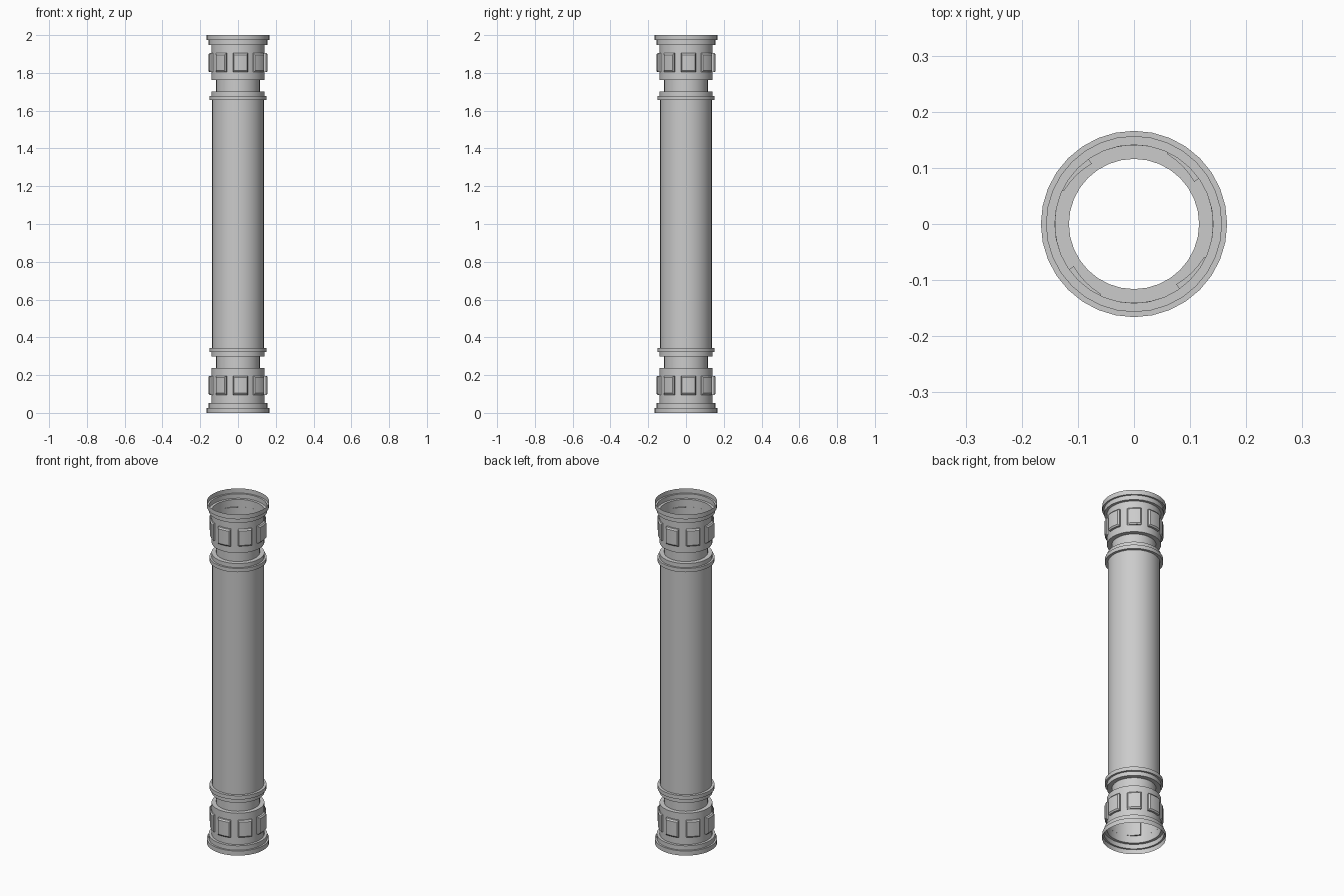
import bpy, bmesh, math

if "Cube" in bpy.data.objects:
    bpy.data.objects.remove(bpy.data.objects["Cube"])

SIDES = 32


def make_object(name, bm):
    mesh = bpy.data.meshes.new(name)
    bm.to_mesh(mesh)
    bm.free()
    ob = bpy.data.objects.new(name, mesh)
    bpy.context.collection.objects.link(ob)
    bpy.ops.object.select_all(action='DESELECT')
    ob.select_set(True)
    bpy.context.view_layer.objects.active = ob
    bpy.ops.object.shade_smooth_by_angle(angle=math.radians(30))
    return ob


def polar(r, a, z):
    return (r * math.cos(a), r * math.sin(a), z)


# Stepped open tube: lower half profile (radius, height), mirrored about z = 1
half = [(.166, 0), (.166, .027), (.156, .027), (.156, .053), (.141, .053),
        (.141, .237), (.116, .237), (.116, .298), (.141, .298), (.141, .322),
        (.152, .322), (.152, .344), (.137, .344)]
profile = half + [(r, 2 - z) for r, z in reversed(half)]
bm = bmesh.new()
rings = [[bm.verts.new(polar(r, math.tau * i / SIDES, z)) for i in range(SIDES)]
         for r, z in profile]
for lo, hi in zip(rings, rings[1:]):
    for i in range(SIDES):
        j = (i + 1) % SIDES
        bm.faces.new((lo[i], lo[j], hi[j], hi[i]))
make_object("column_shell", bm)


# Raised curved panel with chamfered rim, open at the back
def panel(name, centre, r_start, r_end, z_mid):
    bm = bmesh.new()
    steps = 4
    # layers: (radial offset, half angle in degrees, half height)
    layers = [(0, 15, .05), (.011, 15, .05), (.017, 12.5, .042)]
    grids = []
    for off, half_angle, h in layers:
        bottom, top = [], []
        for k in range(steps + 1):
            t = k / steps
            a = math.radians(centre + half_angle * (2 * t - 1))
            r = r_start + (r_end - r_start) * t + off
            bottom.append(bm.verts.new(polar(r, a, z_mid - h)))
            top.append(bm.verts.new(polar(r, a, z_mid + h)))
        grids.append((bottom, top))
    loops = [b + t[::-1] for b, t in grids]
    for inner, outer in zip(loops, loops[1:]):
        n = len(inner)
        for i in range(n):
            j = (i + 1) % n
            bm.faces.new((inner[i], inner[j], outer[j], outer[i]))
    b, t = grids[-1]
    for k in range(steps):
        bm.faces.new((b[k], b[k + 1], t[k + 1], t[k]))
    bmesh.ops.recalc_face_normals(bm, faces=bm.faces)
    make_object(name, bm)


# Eight panels on each collar; the diagonal ones sit slightly deeper
for label, z in (("lower", .146), ("upper", 1.854)):
    for i in range(8):
        if i % 2:
            panel(f"{label}_panel_{i}", 5 + 45 * i, .131, .138, z)
        else:
            panel(f"{label}_panel_{i}", 5 + 45 * i, .1405, .1405, z)
